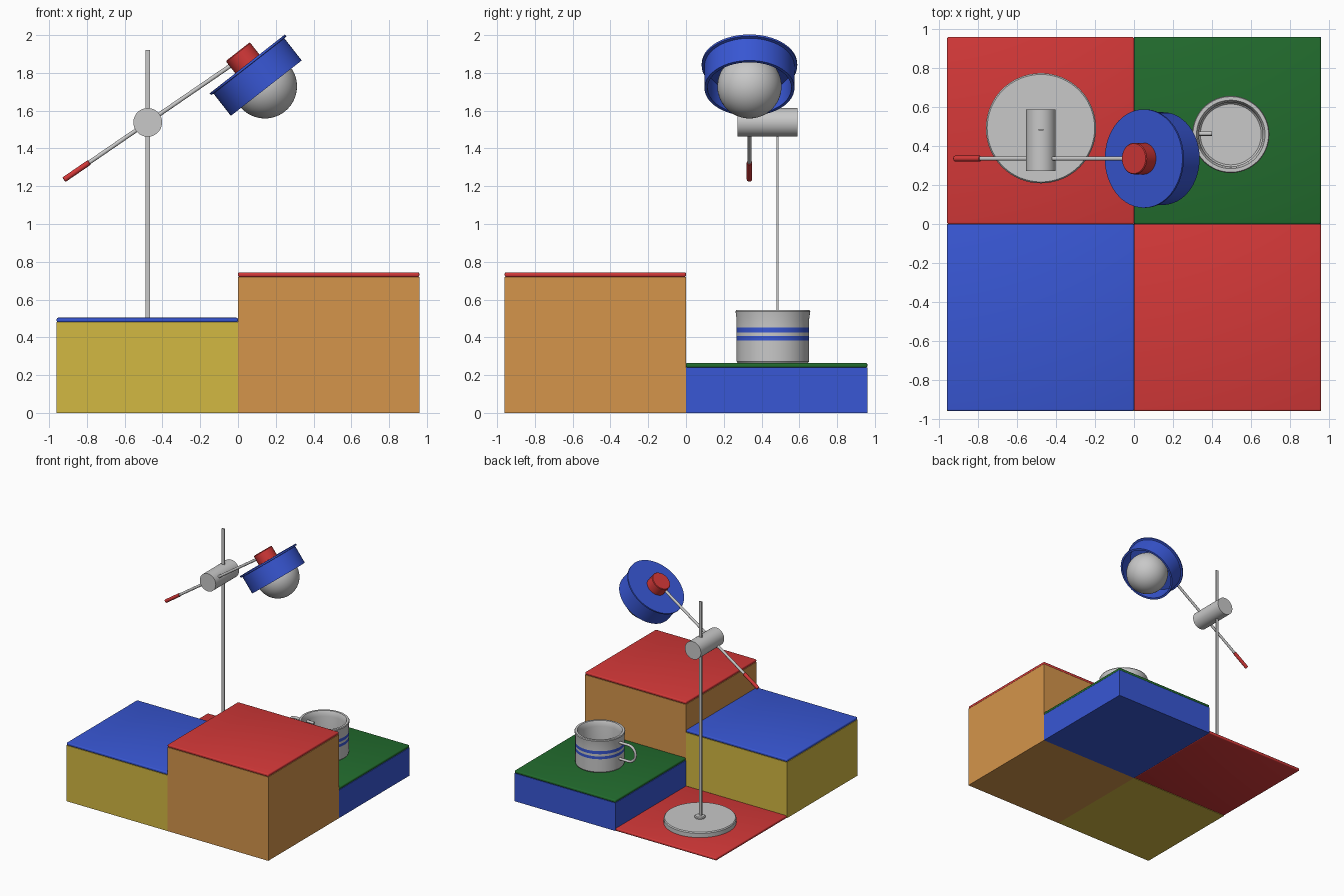
import bpy, bmesh, math
from mathutils import Vector

if "Cube" in bpy.data.objects:
    bpy.data.objects.remove(bpy.data.objects["Cube"])


def material(name, rgb):
    m = bpy.data.materials.new(name)
    m.diffuse_color = (*rgb, 1)
    m.use_nodes = True
    m.node_tree.nodes["Principled BSDF"].inputs["Base Color"].default_value = m.diffuse_color
    return m


RED = material("red", (0.66, 0.04, 0.04))
BLUE = material("blue", (0.04, 0.095, 0.66))
GREEN = material("green", (0.016, 0.15, 0.027))
ORANGE = material("orange", (0.66, 0.30, 0.07))
YELLOW = material("yellow", (0.65, 0.48, 0.055))
GREY = material("light grey", (0.58, 0.58, 0.58))


def finish(name, bm, mat, loc=(0, 0, 0), tilt=0, smooth=True):
    bmesh.ops.recalc_face_normals(bm, faces=bm.faces)
    me = bpy.data.meshes.new(name)
    bm.to_mesh(me)
    bm.free()
    ob = bpy.data.objects.new(name, me)
    bpy.context.collection.objects.link(ob)
    ob.location = loc
    ob.rotation_euler = (0, tilt, 0)
    me.materials.append(mat)
    if smooth:
        bpy.ops.object.select_all(action='DESELECT')
        ob.select_set(True)
        bpy.context.view_layer.objects.active = ob
        bpy.ops.object.shade_smooth_by_angle(angle=math.radians(35))
    return ob


def box(name, lo, hi, mat, bevel=0):
    bm = bmesh.new()
    bmesh.ops.create_cube(bm, size=1)
    lo, hi = Vector(lo), Vector(hi)
    bmesh.ops.scale(bm, vec=hi - lo, verts=bm.verts)
    if bevel:
        bmesh.ops.bevel(bm, geom=bm.edges[:], offset=bevel, segments=3,
                        affect='EDGES', profile=0.5)
    return finish(name, bm, mat, (lo + hi) / 2, smooth=bevel > 0)


def lathe(name, profile, mat, loc, tilt=0, segs=64):
    """Turn a (radius, height) profile around the local z axis."""
    bm = bmesh.new()
    vs = [bm.verts.new((r, 0, z)) for r, z in profile]
    es = [bm.edges.new(p) for p in zip(vs, vs[1:])]
    bmesh.ops.spin(bm, geom=vs + es, cent=(0, 0, 0), axis=(0, 0, 1),
                   angle=math.tau, steps=segs)
    bmesh.ops.remove_doubles(bm, verts=bm.verts, dist=1e-5)
    return finish(name, bm, mat, loc, tilt)


def rod(name, a, b, r, mat, segs=20, bevel=0.0):
    """Round bar between two points."""
    a, b = Vector(a), Vector(b)
    h = (b - a).length / 2
    c = bevel
    ob = lathe(name, [(0, -h), (r - c, -h), (r, -h + c), (r, h - c), (r - c, h), (0, h)]
               if c else [(0, -h), (r, -h), (r, h), (0, h)], mat, (a + b) / 2, segs=segs)
    ob.rotation_euler = (b - a).to_track_quat('Z', 'Y').to_euler()
    return ob


# Four stepped blocks, each with a thin rounded top slab
S, CAP = 0.96, 0.024
for label, x, y, z, body, top in (
        ("back_left", -S, 0, 0, None, RED),
        ("back_right", 0, 0, 0.24, BLUE, GREEN),
        ("front_left", -S, -S, 0.48, YELLOW, BLUE),
        ("front_right", 0, -S, 0.72, ORANGE, RED)):
    if body:
        box(label + "_block", (x, y, 0), (x + S, y + S, z), body)
    box(label + "_top", (x, y, z), (x + S, y + S, z + CAP), top, 0.008)

# Lamp stand: round foot, collar, flat upright, cross clamp
PX, PY = -0.478, 0.492
lathe("lamp_foot", [(0, CAP), (0.283, CAP), (0.283, 0.06), (0.276, 0.068), (0, 0.068)],
      GREY, (PX, PY, 0))
lathe("foot_collar", [(0, 0.06), (0.042, 0.06), (0.042, 0.078), (0.035, 0.084), (0, 0.084)],
      GREY, (PX, PY, 0), segs=32)
box("lamp_upright", (PX - 0.013, 0.479, 0.06), (PX + 0.013, 0.489, 1.92), GREY)
AY = 0.336
rod("clamp", (PX, 0.272, 1.538), (PX, 0.589, 1.538), 0.076, GREY, 48)

# Tilted arm with a red grip at its low end
d = Vector((math.cos(math.radians(34.4)), 0, math.sin(math.radians(34.4))))
pivot = Vector((PX, AY, 1.538))
rod("lamp_arm", pivot - d * 0.39, pivot + d * 0.59, 0.011, GREY)
rod("arm_grip", pivot - d * 0.538, pivot - d * 0.375, 0.0145, RED, bevel=0.003)

# Lamp head: flanged shade, bulb and socket share one tilted axis
HEAD, TILT = Vector((0.053, AY, 1.843)), math.radians(-38)
axis = Vector((math.sin(TILT), 0, math.cos(TILT)))
lathe("lamp_shade", [(0, 0.006), (0.253, 0.006), (0.253, -0.006), (0.238, -0.008),
                     (0.238, -0.157), (0.222, -0.157), (0.222, -0.02), (0, -0.02)],
      BLUE, HEAD, TILT)
lathe("lamp_socket", [(0, 0), (0.081, 0), (0.081, 0.083), (0.077, 0.088), (0, 0.088)],
      RED, HEAD, TILT, 40)
arc = [math.pi * i / 28 for i in range(29)]
lathe("bulb", [(0.17 * math.sin(t), -0.17 * math.cos(t)) for t in arc],
      GREY, HEAD - axis * 0.145, TILT, 56)

# Mug with a flared lip and two painted bands
MUG = (0.497, 0.46, 0)
mug = lathe("mug", [(0, 0.264), (0.186, 0.264), (0.192, 0.272), (0.192, 0.382), (0.192, 0.406),
                    (0.192, 0.425), (0.192, 0.451), (0.192, 0.495), (0.198, 0.538),
                    (0.194, 0.545), (0.176, 0.545), (0.171, 0.537), (0.164, 0.50),
                    (0.164, 0.30), (0.156, 0.29), (0, 0.29)], GREY, MUG)
mug.data.materials.append(BLUE)
for f in mug.data.polygons:
    c = f.center
    if math.hypot(c.x, c.y) > 0.18 and (0.383 < c.z < 0.405 or 0.426 < c.z < 0.45):
        f.material_index = 1

# Mug handle: bent tube on the left, its ends passing through the wall
cu = bpy.data.curves.new("mug_handle", 'CURVE')
cu.dimensions = '3D'
cu.bevel_depth = 0.011
cu.bevel_resolution = 3
cu.use_fill_caps = True
sp = cu.splines.new('POLY')
pts = [(0.40, 0.49), (0.22, 0.49)]
for i in range(1, 12):
    t = math.pi * i / 12
    pts.append((0.22 - 0.065 * math.sin(t), 0.42 + 0.07 * math.cos(t)))
pts += [(0.22, 0.35), (0.40, 0.35)]
sp.points.add(len(pts) - 1)
for p, (x, z) in zip(sp.points, pts):
    p.co = (x, 0.464, z, 1)
cu.materials.append(GREY)
bpy.context.collection.objects.link(bpy.data.objects.new("mug_handle", cu))
